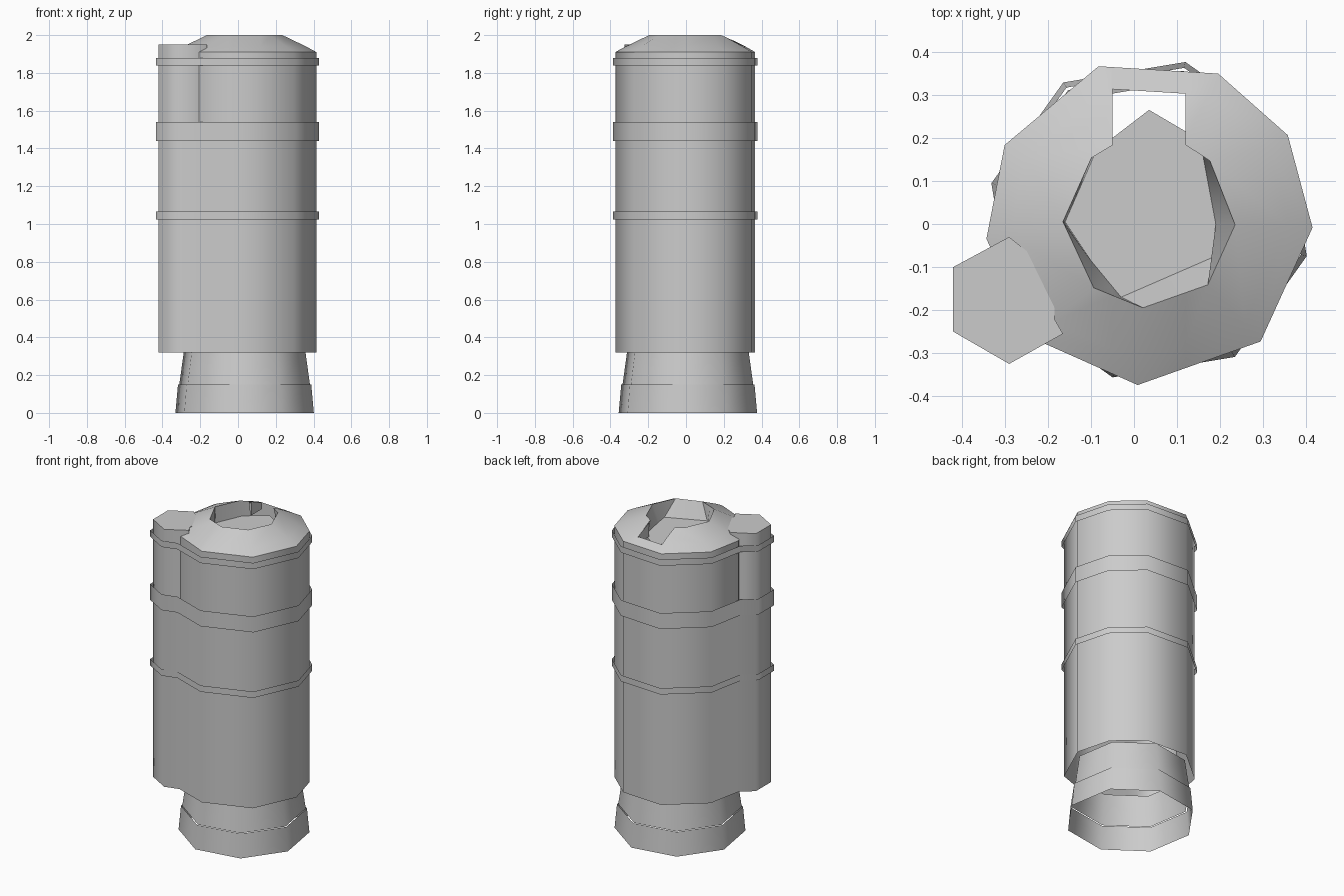
import bpy, bmesh
from math import radians, sin, cos

cube = bpy.data.objects.get("Cube")
if cube:
    bpy.data.objects.remove(cube)

grey = bpy.data.materials.new("plain_grey")
grey.use_nodes = True
grey.diffuse_color = (0.6, 0.6, 0.6, 1)
grey.node_tree.nodes["Principled BSDF"].inputs["Base Color"].default_value = (0.6, 0.6, 0.6, 1)


def polygon(angles, r, cx=0.035, cy=0.005):
    return [(cx + r * cos(radians(a)), cy + r * sin(radians(a))) for a in angles]


def finish(name, bm, angle=50):
    mesh = bpy.data.meshes.new(name)
    bm.to_mesh(mesh)
    bm.free()
    mesh.materials.append(grey)
    obj = bpy.data.objects.new(name, mesh)
    bpy.context.collection.objects.link(obj)
    bpy.ops.object.select_all(action='DESELECT')
    obj.select_set(True)
    bpy.context.view_layer.objects.active = obj
    bpy.ops.object.shade_smooth_by_angle(angle=radians(angle))


def loft(rings, cap_top=False):
    """Skin a stack of (outline, z) rings."""
    bm = bmesh.new()
    loops = [[bm.verts.new((x, y, z)) for x, y in pts] for pts, z in rings]
    for lo, hi in zip(loops, loops[1:]):
        n = len(lo)
        for i in range(n):
            j = (i + 1) % n
            bm.faces.new((lo[i], lo[j], hi[j], hi[i]))
    if cap_top:
        bm.faces.new(loops[-1])
    return bm


# Flared open base in two tiers
base_angles = [-13 + 45 * k for k in range(8)]
for name, r0, z0, r1, z1 in (("base_skirt", 0.376, 0, 0.362, 0.15),
                             ("base_collar", 0.355, 0.15, 0.328, 0.34)):
    finish(name, loft([(polygon(base_angles, r0, cy=0.01), z0),
                       (polygon(base_angles, r1, cy=0.01), z1)]))

# Lower shell: one skin around the round tower and the side pipe
tower_angles = [266, 313, -2, 32, 65, 108, 152, 186, 226]
tower = polygon(tower_angles, 0.38)
outline = tower[:-1] + [(-0.42, -0.1), (-0.42, -0.25), (-0.29, -0.325), (-0.2, -0.3)]
finish("lower_shell", loft([(outline, 0.32), (outline, 1.5)]), 80)

# Upper shell and the separate top of the side pipe
finish("upper_shell", loft([(tower, 1.5), (tower, 1.91)]))
pipe = [(-0.42, -0.25), (-0.29, -0.325), (-0.165, -0.255), (-0.185, -0.22),
        (-0.185, -0.115), (-0.29, -0.03), (-0.42, -0.1)]
finish("side_pipe", loft([(pipe, 1.5), (pipe, 1.95)], cap_top=True), 75)

# Thin straps wrapped around tower and pipe
strap = [(x * 1.035, y * 1.035) for x, y in outline]
for name, z0, z1 in (("lower_strap", 1.025, 1.065), ("middle_strap", 1.44, 1.54),
                     ("upper_strap", 1.84, 1.88)):
    finish(name, loft([(strap, z0), (strap, z1)]), 80)

# Sloped roof with a lopsided central well and a slot cut through its back
SLOT = (-0.05, 0.12)
hole_angles = [266, 313, -2, 45, 68, 110, 132, 180, 230]
floor = [(-0.03, -0.17), (0.2, -0.07), (0.19, 0), (0.16, 0.16), (SLOT[1], 0.215),
         (SLOT[0], 0.2), (-0.09, 0.165), (-0.16, 0.005), (-0.1, -0.085)]
bm = loft([(tower, 1.91), (polygon(tower_angles, 0.325), 1.94),
           (polygon(hole_angles, 0.2), 2.0), (floor, 1.9)])
for x in SLOT:
    bmesh.ops.bisect_plane(bm, geom=bm.verts[:] + bm.edges[:] + bm.faces[:],
                           plane_co=(x, 0, 0), plane_no=(1, 0, 0))
gone = []
for f in bm.faces:
    c = f.calc_center_median()
    if SLOT[0] < c.x < SLOT[1] and 0 < c.y < 0.32:
        gone.append(f)
bmesh.ops.delete(bm, geom=gone, context='FACES')
finish("roof", bm, 40)

# Cheeks of the slot
bm = bmesh.new()
for x in SLOT:
    bm.faces.new([bm.verts.new((x, y, z)) for y, z in
                  ((0.2, 1.9), (0.31, 1.9), (0.31, 1.94), (0.2, 1.99))])
finish("slot_cheeks", bm)

# Floor of the well, pointed towards the slot
bm = bmesh.new()
bm.faces.new([bm.verts.new((x, y, 1.9)) for x, y in floor[:5] + [(0.035, 0.265)] + floor[5:]])
finish("well_floor", bm)
